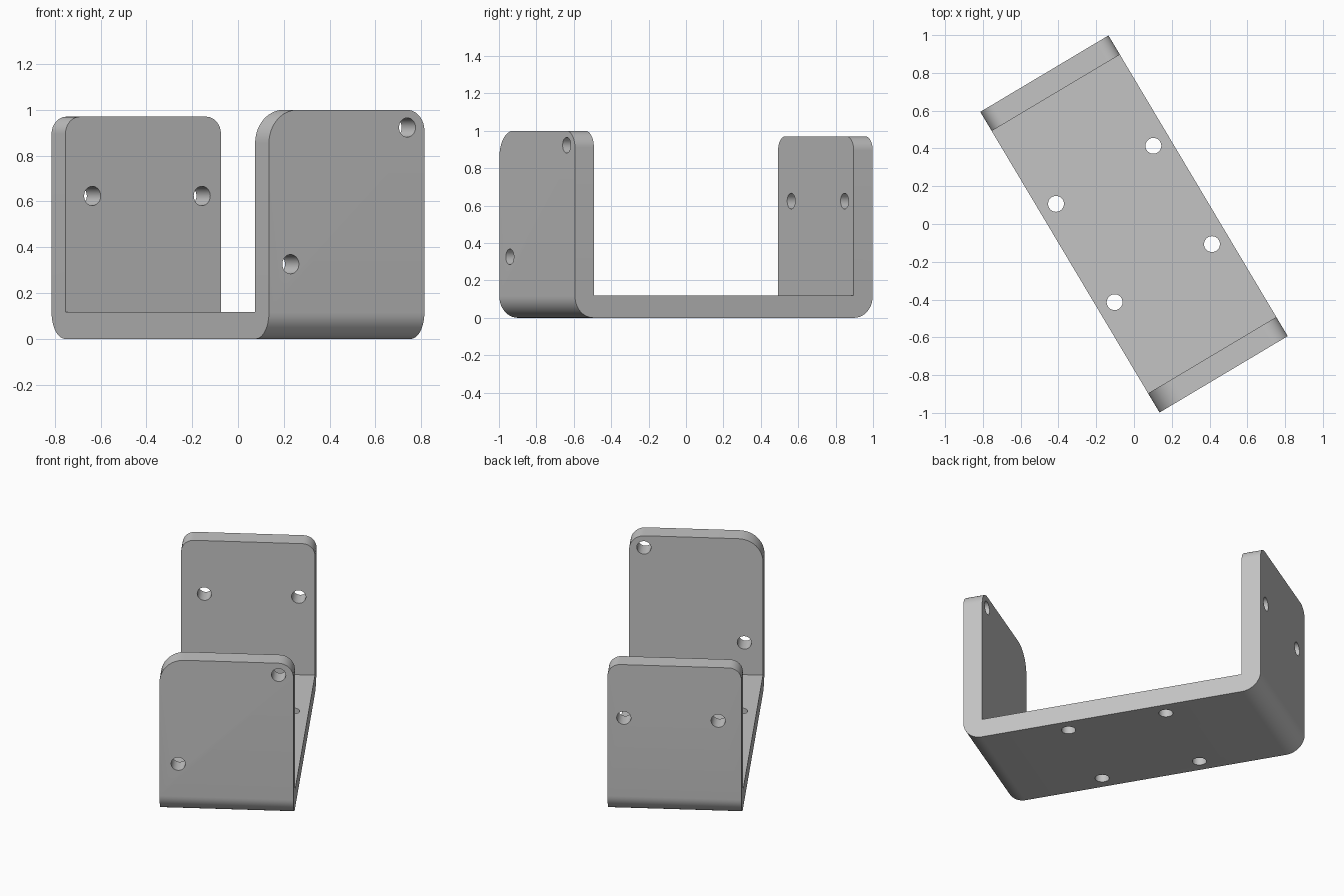
import bpy
import bmesh
import math
from mathutils import Matrix, Vector

cube = bpy.data.objects.get("Cube")
if cube:
    bpy.data.objects.remove(cube, do_unlink=True)

WIDTH, LENGTH, THICK = 0.79, 1.853, 0.118
FRONT_H, BACK_H = 1.0, 0.97
HOLE_R = 0.042
TURN = math.radians(30.8)
HW, HL = WIDTH / 2, LENGTH / 2

grey = bpy.data.materials.new("plain grey")
grey.use_nodes = True
colour = (0.55, 0.55, 0.55, 1)
grey.diffuse_color = colour
grey.node_tree.nodes["Principled BSDF"].inputs["Base Color"].default_value = colour


def round_edge(bm, mid, radius):
    """Round the straight edge whose midpoint is nearest to mid."""
    mid = Vector(mid)
    edge = min(bm.edges, key=lambda e: ((e.verts[0].co + e.verts[1].co) / 2 - mid).length)
    bmesh.ops.bevel(bm, geom=[edge], offset=radius, segments=12, profile=0.5, affect='EDGES')


# U-shaped strip: side profile extruded across the width
profile = [(-HL, 0), (HL, 0), (HL, BACK_H), (HL - THICK, BACK_H), (HL - THICK, THICK),
           (-HL + THICK, THICK), (-HL + THICK, FRONT_H), (-HL, FRONT_H)]
bm = bmesh.new()
face = bm.faces.new([bm.verts.new((-HW, y, z)) for y, z in profile])
side = bmesh.ops.extrude_face_region(bm, geom=[face])
bmesh.ops.translate(bm, vec=(WIDTH, 0, 0),
                    verts=[v for v in side["geom"] if isinstance(v, bmesh.types.BMVert)])
bmesh.ops.recalc_face_normals(bm, faces=bm.faces)

# Rounded upper corners of both walls, then the outer bends
wall_y = HL - THICK / 2
round_edge(bm, (-HW, -wall_y, FRONT_H), 0.145)
round_edge(bm, (HW, -wall_y, FRONT_H), 0.09)
for s in (-1, 1):
    round_edge(bm, (s * HW, wall_y, BACK_H), 0.075)
for s in (-1, 1):
    round_edge(bm, (0, s * HL, 0), 0.115)

mesh = bpy.data.meshes.new("bracket")
bm.to_mesh(mesh)
bm.free()
mesh.materials.append(grey)
bracket = bpy.data.objects.new("bracket", mesh)
bpy.context.collection.objects.link(bracket)

# Screw holes: all drills joined in one cutter
drill = bmesh.new()


def add_drill(place, upright):
    turn = Matrix() if upright else Matrix.Rotation(math.pi / 2, 4, 'X')
    bmesh.ops.create_cone(drill, cap_ends=True, segments=40, radius1=HOLE_R, radius2=HOLE_R,
                          depth=THICK * 2, matrix=Matrix.Translation(place) @ turn)


for x in (-0.3, 0.3):
    for y in (-0.303, 0.303):
        add_drill((x, y, THICK / 2), True)
for x, z in ((-0.285, 0.326), (0.308, 0.923)):
    add_drill((x, -wall_y, z), False)
for x in (-0.258, 0.299):
    add_drill((x, wall_y, 0.624), False)

drill_mesh = bpy.data.meshes.new("hole_cutter")
drill.to_mesh(drill_mesh)
drill.free()
drill_mesh.materials.append(grey)
cutter = bpy.data.objects.new("hole_cutter", drill_mesh)
cutter.hide_render = True
bpy.context.collection.objects.link(cutter)

cut = bracket.modifiers.new("holes", 'BOOLEAN')
cut.operation = 'DIFFERENCE'
cut.solver = 'EXACT'
cut.object = cutter

bpy.ops.object.select_all(action='DESELECT')
bracket.select_set(True)
bpy.context.view_layer.objects.active = bracket
bpy.ops.object.modifier_apply(modifier=cut.name)
bpy.data.objects.remove(cutter, do_unlink=True)

# Smooth bends with crisp edges, then turn the bracket into place
bpy.ops.object.shade_smooth_by_angle(angle=math.radians(30))
bracket.rotation_euler.z = TURN
